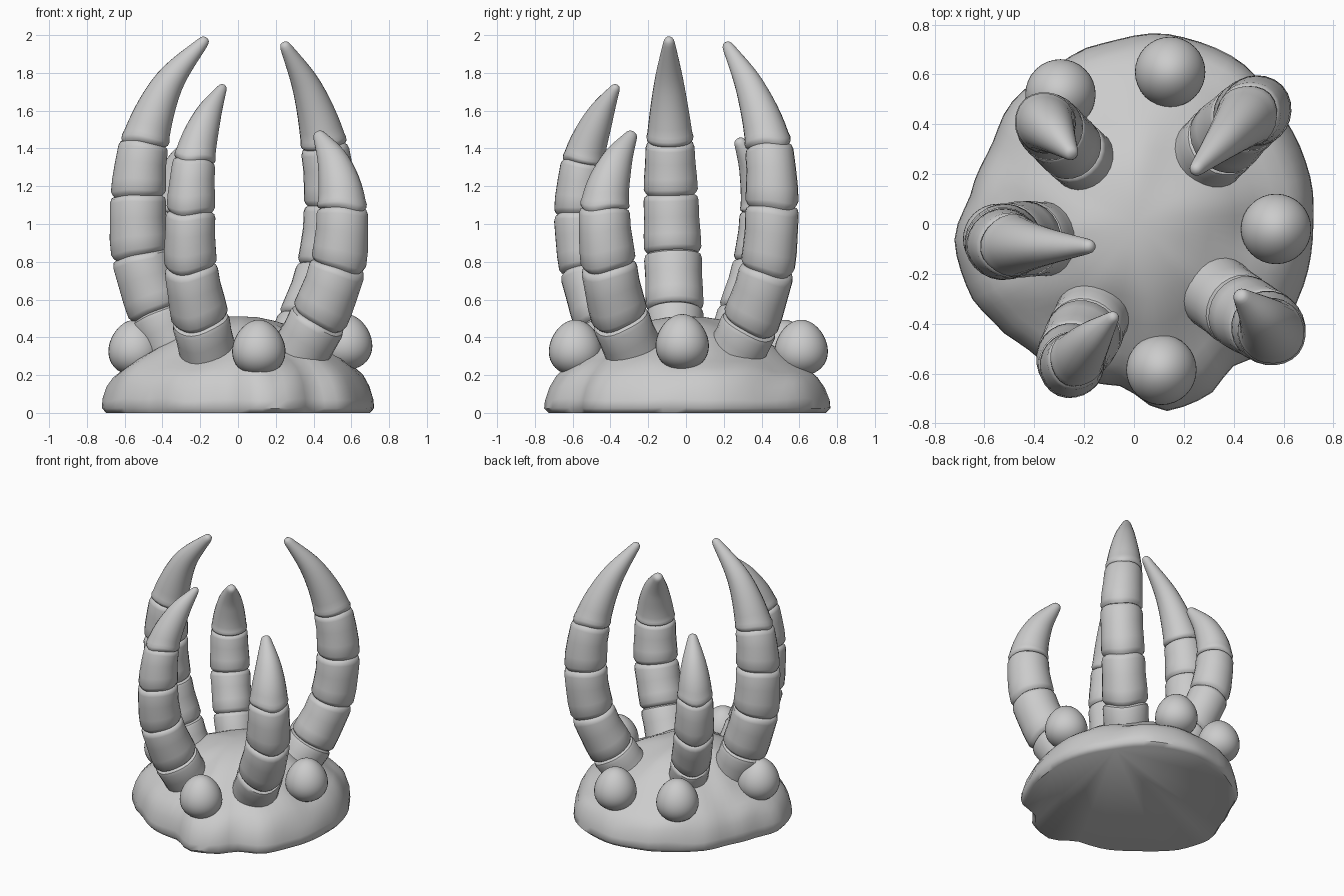
import bpy, bmesh, math
from mathutils import Vector, noise

if "Cube" in bpy.data.objects:
    bpy.data.objects.remove(bpy.data.objects["Cube"])

stone = bpy.data.materials.new("pale_grey")
stone.diffuse_color = (0.6, 0.6, 0.6, 1)
stone.use_nodes = True
stone.node_tree.nodes["Principled BSDF"].inputs["Base Color"].default_value = stone.diffuse_color


def loft(bm, rings):
    """Skin a list of closed rings and cap both ends."""
    loops = [[bm.verts.new(p) for p in ring] for ring in rings]
    n = len(loops[0])
    for a, b in zip(loops, loops[1:]):
        for i in range(n):
            bm.faces.new((a[i], a[(i + 1) % n], b[(i + 1) % n], b[i]))
    bm.faces.new(loops[0][::-1])
    bm.faces.new(loops[-1])


def finish(bm, name, angle=40):
    bmesh.ops.recalc_face_normals(bm, faces=bm.faces)
    me = bpy.data.meshes.new(name)
    bm.to_mesh(me)
    bm.free()
    ob = bpy.data.objects.new(name, me)
    me.materials.append(stone)
    bpy.context.collection.objects.link(ob)
    bpy.ops.object.select_all(action='DESELECT')
    ob.select_set(True)
    bpy.context.view_layer.objects.active = ob
    bpy.ops.object.shade_smooth_by_angle(angle=math.radians(angle))
    return ob


def spline(nodes, u):
    """Catmull-Rom through (x, y, z, radius) nodes."""
    i = min(int(u), len(nodes) - 2)
    t = u - i
    p1, p2 = Vector(nodes[i]), Vector(nodes[i + 1])
    p0 = Vector(nodes[i - 1]) if i else 2 * p1 - p2
    p3 = Vector(nodes[i + 2]) if i + 2 < len(nodes) else 2 * p2 - p1
    return 0.5 * (2 * p1 + (p2 - p0) * t + (2 * p0 - 5 * p1 + 4 * p2 - p3) * t ** 2
                  + (3 * p1 - p0 - 3 * p2 + p3) * t ** 3)


# Rocky mound: irregular outline, domed profile
outline = [(.72, 0), (.71, .18), (.62, .4), (.4, .67), (.15, .76), (-.15, .72), (-.34, .62),
           (-.48, .5), (-.58, .3), (-.65, .14), (-.72, -.08), (-.66, -.28), (-.54, -.42),
           (-.43, -.5), (-.29, -.6), (-.06, -.65), (.14, -.75), (.28, -.7), (.4, -.57),
           (.56, -.5), (.66, -.3)]
polar = sorted((math.atan2(y, x) % math.tau, math.hypot(x, y)) for x, y in outline)
polar = [(polar[-1][0] - math.tau, polar[-1][1])] + polar + [(math.tau, polar[0][1])]


def edge_radius(a):
    for (a0, r0), (a1, r1) in zip(polar, polar[1:]):
        if a0 <= a <= a1:
            t = (a - a0) / max(a1 - a0, 1e-6)
            return r0 + (r1 - r0) * t * t * (3 - 2 * t)
    return polar[-1][1]


profile = [(.97, .0), (1, .025), (.995, .07), (.965, .14), (.92, .195), (.86, .235), (.78, .275),
           (.68, .325), (.56, .385), (.42, .445), (.28, .485), (.14, .505), (.03, .51)]
rings = []
for f, z in profile:
    ring = []
    for k in range(72):
        a = math.tau * k / 72
        r = f * (edge_radius(a) * f + .715 * (1 - f))
        p = Vector((r * math.cos(a), r * math.sin(a), z))
        bump = noise.noise(p * 5) * .03 * min(1, z / .12) * min(1, f * 2)
        p.z += bump
        ring.append(p)
    rings.append(ring)
bm = bmesh.new()
loft(bm, rings)
finish(bm, "rock_mound", 50)


# Curved claws: ringed segments topped by a horn
def ring_at(nodes, u, scale, out, sides=24, notch=0.0):
    p = spline(nodes, u)
    e = 0.02
    last = len(nodes) - 1
    tan = (spline(nodes, min(u + e, last)) - spline(nodes, max(u - e, 0))).to_3d().normalized()
    side = tan.cross(out).normalized()
    front = side.cross(tan)
    r = p.w * scale
    ring = []
    for k in range(sides):
        a = math.tau * k / sides
        c, s = math.cos(a), math.sin(a)
        # the outer face carries a soft ridge, the rims dip there
        rr = r * (1 + .04 * max(0, c) ** 6)
        ring.append(p.to_3d() + front * c * rr + side * s * rr
                    - tan * notch * max(0, c) ** 4)
    return ring


def claw(name, nodes):
    joints = len(nodes) - 3            # last joint node, where the horn starts
    out = Vector((nodes[joints][0], nodes[joints][1], 0)).normalized()
    for s in range(joints):
        bm = bmesh.new()
        shape = [(-.03, .84), (.02, .95), (.08, 1.02), (.3, 1.02), (.6, 1.0),
                 (.88, 1.02), (.95, .98), (.99, .86)]
        loft(bm, [ring_at(nodes, max(0, s + t), k, out, notch=.02) for t, k in shape])
        finish(bm, f"{name}_segment_{s + 1}")
    bm = bmesh.new()
    shape = [(-.03, .86), (.02, .99), (.08, 1.03)] + [(i * .15, 1) for i in range(1, 13)]
    shape += [(1.88, 1), (1.94, .95), (1.98, .75), (2, .3)]
    loft(bm, [ring_at(nodes, joints + t, k, out, notch=.03 * max(0, 1 - t)) for t, k in shape])
    finish(bm, f"{name}_horn")


claw("left_claw", [(-.33, -.06, .32, .145), (-.43, -.06, .55, .15), (-.515, -.07, .85, .15),
                   (-.525, -.08, 1.16, .142), (-.49, -.085, 1.44, .124),
                   (-.37, -.09, 1.74, .08), (-.165, -.09, 1.985, .025)])
claw("back_right_claw", [(.26, .24, .27, .15), (.36, .34, .48, .15), (.455, .43, .77, .142),
                         (.49, .455, 1.1, .138), (.455, .435, 1.42, .122),
                         (.37, .345, 1.71, .08), (.24, .21, 1.96, .025)])
claw("front_left_claw", [(-.15, -.33, .28, .145), (-.2, -.44, .5, .15), (-.25, -.53, .78, .138),
                         (-.25, -.565, 1.07, .128), (-.23, -.54, 1.34, .11),
                         (-.165, -.46, 1.56, .075), (-.075, -.365, 1.735, .02)])
claw("front_right_claw", [(.3, -.25, .27, .15), (.43, -.35, .51, .15), (.53, -.41, .79, .145),
                          (.55, -.43, 1.09, .13), (.51, -.375, 1.31, .09),
                          (.42, -.28, 1.485, .027)])
claw("back_left_claw", [(-.16, .22, .3, .13), (-.25, .3, .53, .13), (-.33, .38, .79, .13),
                        (-.355, .405, 1.07, .118), (-.32, .365, 1.28, .085),
                        (-.245, .275, 1.45, .025)])

# Eggs nestled around the rim
eggs = {"front_egg": (.11, -.585, .2), "right_egg": (.57, -.02, .23), "back_egg": (.145, .61, .2),
        "back_left_egg": (-.295, .52, .2), "left_egg": (-.545, -.06, .2)}
for name, (x, y, z) in eggs.items():
    bm = bmesh.new()
    bmesh.ops.create_uvsphere(bm, u_segments=32, v_segments=20, radius=1)
    for v in bm.verts:
        w = .14 * (1 - .14 * v.co.z)
        v.co = Vector((x + v.co.x * w, y + v.co.y * w, z + .145 + v.co.z * .148))
    finish(bm, name, 60)
